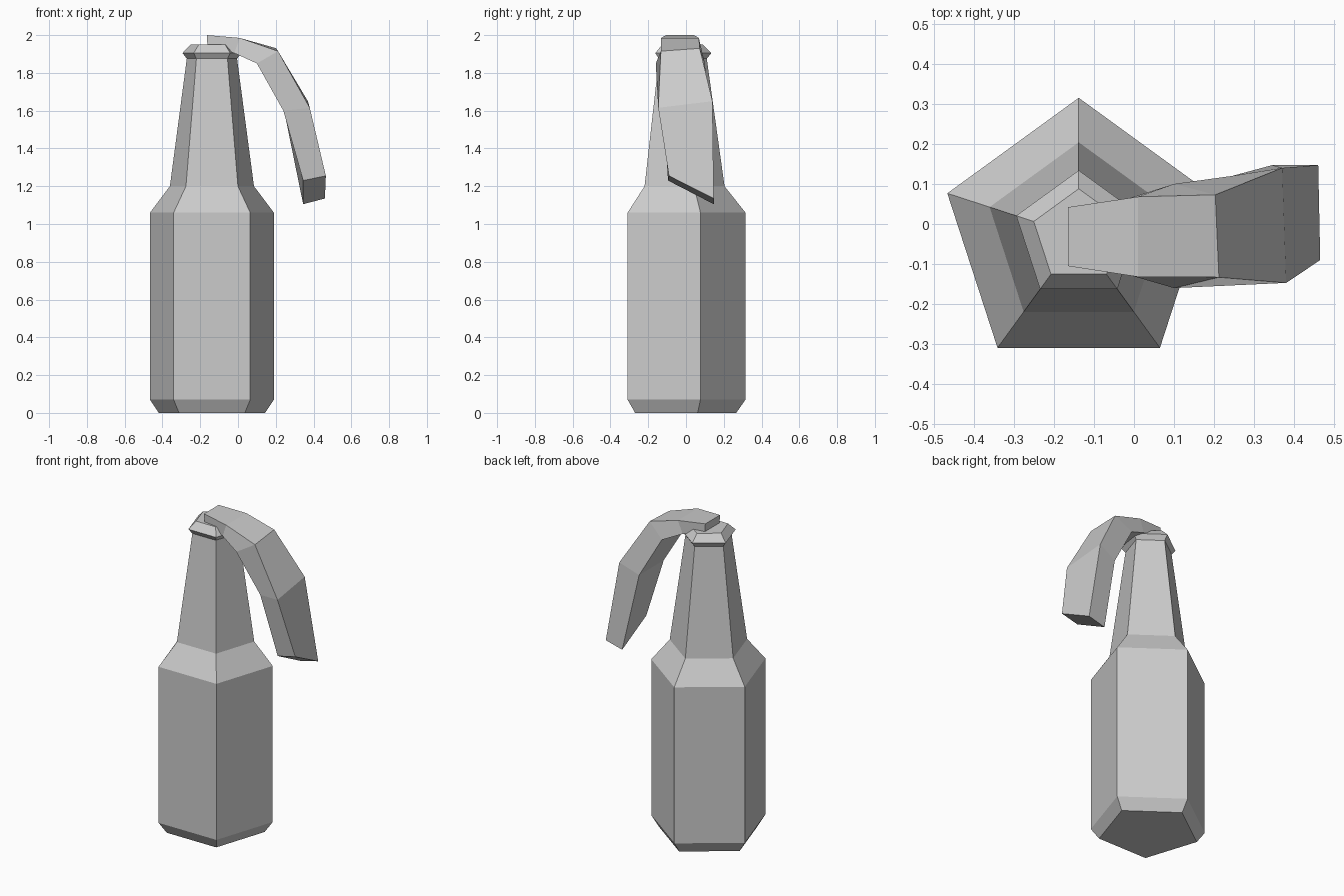
import bpy, bmesh
from math import cos, sin, pi


def loft(name, rings):
    """Skin closed rings of equal point count and cap both ends."""
    bm = bmesh.new()
    loops = [[bm.verts.new(p) for p in ring] for ring in rings]
    n = len(loops[0])
    for a, b in zip(loops, loops[1:]):
        for i in range(n):
            j = (i + 1) % n
            bm.faces.new((a[i], a[j], b[j], b[i]))
    bm.faces.new(loops[0][::-1])
    bm.faces.new(loops[-1])
    bmesh.ops.recalc_face_normals(bm, faces=bm.faces[:])
    mesh = bpy.data.meshes.new(name)
    bm.to_mesh(mesh)
    bm.free()
    obj = bpy.data.objects.new(name, mesh)
    bpy.context.collection.objects.link(obj)
    return obj


# Five-sided bottle: (radius, height) profile around an off-centre axis
CX, CY = -0.138, -0.03
profile = [(0.296, 0), (0.345, 0.07), (0.345, 1.06), (0.234, 1.2),
           (0.14, 1.875), (0.164, 1.905), (0.118, 1.95)]
angles = [pi / 2 + k * 2 * pi / 5 for k in range(5)]
loft("bottle", [[(CX + r * cos(a), CY + r * sin(a), z) for a in angles]
                for r, z in profile])

# Cloth strip draped from the mouth: outer -y, outer +y, inner +y, inner -y
loft("cloth_strip", [
    [(-0.165, -0.105, 2.0), (-0.165, 0.042, 2.0),
     (-0.162, 0.042, 1.947), (-0.162, -0.105, 1.947)],
    [(0.01, -0.132, 1.985), (0.01, 0.068, 1.985),
     (-0.02, 0.062, 1.905), (-0.02, -0.125, 1.905)],
    [(0.212, -0.133, 1.915), (0.203, 0.073, 1.93),
     (0.10, 0.10, 1.85), (0.10, -0.16, 1.85)],
    [(0.38, -0.147, 1.615), (0.37, 0.14, 1.65),
     (0.245, 0.12, 1.595), (0.24, -0.12, 1.60)],
    [(0.465, -0.09, 1.255), (0.46, 0.147, 1.135),
     (0.345, 0.147, 1.105), (0.345, -0.095, 1.23)],
])
